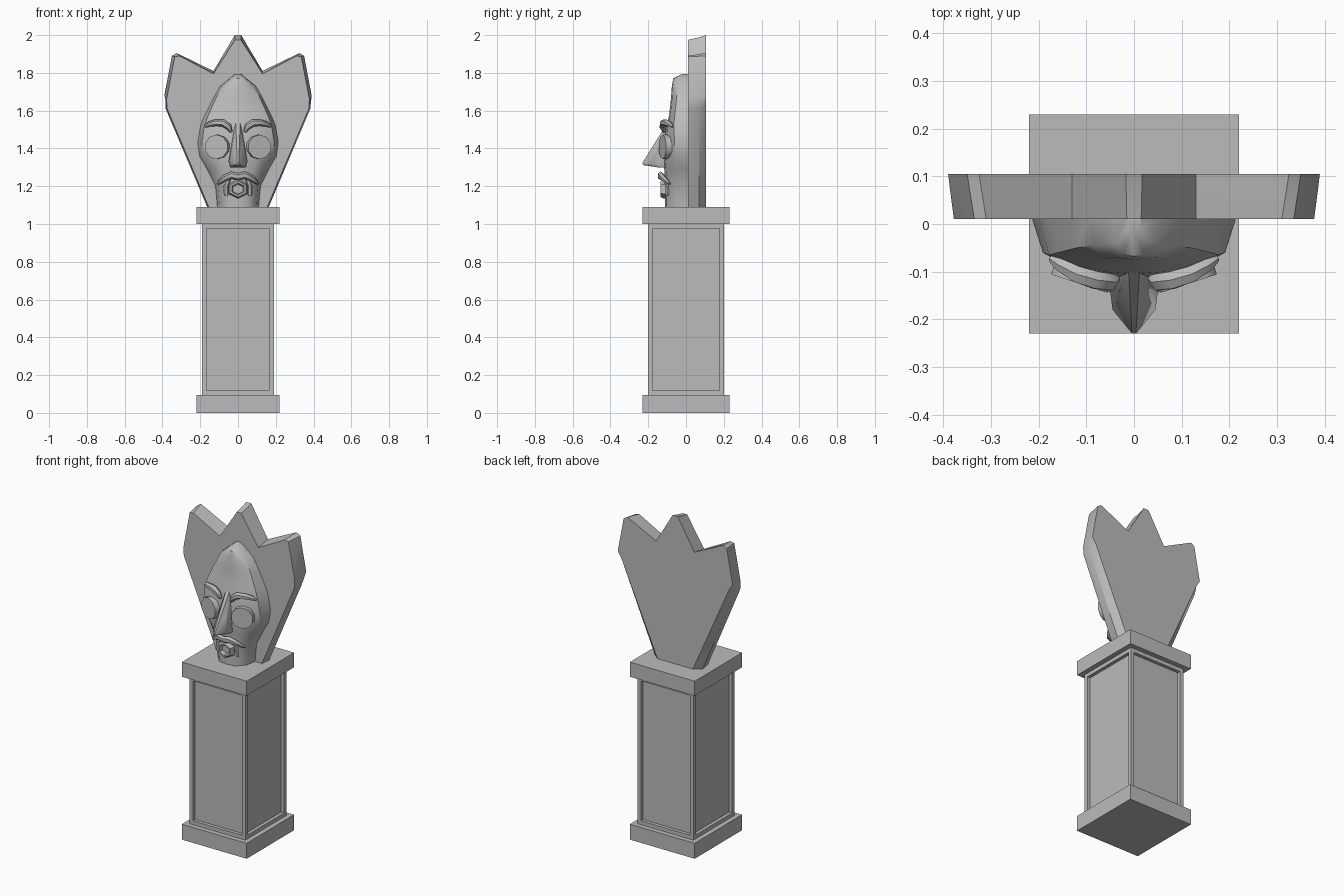
import bpy, bmesh, math
from mathutils import Vector, Matrix

if "Cube" in bpy.data.objects:
    bpy.data.objects.remove(bpy.data.objects["Cube"], do_unlink=True)

stone = bpy.data.materials.new("grey_stone")
stone.use_nodes = True
GREY = (0.5, 0.5, 0.5, 1)
stone.diffuse_color = GREY
stone.node_tree.nodes["Principled BSDF"].inputs["Base Color"].default_value = GREY


def finish(name, bm, smooth=None):
    bmesh.ops.recalc_face_normals(bm, faces=bm.faces)
    mesh = bpy.data.meshes.new(name)
    bm.to_mesh(mesh)
    bm.free()
    mesh.materials.append(stone)
    ob = bpy.data.objects.new(name, mesh)
    bpy.context.collection.objects.link(ob)
    if smooth:
        bpy.ops.object.select_all(action='DESELECT')
        ob.select_set(True)
        bpy.context.view_layer.objects.active = ob
        bpy.ops.object.shade_smooth_by_angle(angle=math.radians(smooth))
    return ob


def box(name, hx, hy, z0, z1, panel=0):
    bm = bmesh.new()
    size = Matrix.Diagonal((2 * hx, 2 * hy, z1 - z0, 1))
    bmesh.ops.create_cube(bm, matrix=Matrix.Translation((0, 0, (z0 + z1) / 2)) @ size)
    if panel:  # sunken panel on each upright side
        sides = [f for f in bm.faces if abs(f.normal.z) < 0.5]
        bmesh.ops.inset_individual(bm, faces=sides, thickness=panel)
        rims = bmesh.ops.inset_individual(bm, faces=sides, thickness=0.0005, depth=-0.02)
    return finish(name, bm)


def loft(name, rings, smooth, closed=True):
    """Skin a list of equal-length point rings and cap both ends."""
    bm = bmesh.new()
    loops = [[bm.verts.new(p) for p in ring] for ring in rings]
    n = len(loops[0])
    for a, b in zip(loops, loops[1:]):
        for i in range(n):
            j = (i + 1) % n
            bm.faces.new((a[i], a[j], b[j], b[i]))
    bm.faces.new(loops[0])
    bm.faces.new(loops[-1])
    return finish(name, bm, smooth)


def tube(name, path, sides=6, side=1, squash=0.8):
    """Tapered tube through (x, y, z, radius) points."""
    pts = [Vector((p[0] * side, p[1], p[2])) for p in path]
    rings = []
    for i, p in enumerate(pts):
        t = (pts[min(i + 1, len(pts) - 1)] - pts[max(i - 1, 0)]).normalized()
        u = t.cross(Vector((0, 1, 0))).normalized()
        v = t.cross(u)
        r = path[i][3]
        rings.append([p + r * (u * math.cos(a) + v * squash * math.sin(a))
                      for a in (math.tau * k / sides for k in range(sides))])
    return loft(name, rings, 50)


# Pedestal
box("pedestal_base", 0.22, 0.23, 0, 0.095)
box("pedestal_shaft", 0.19, 0.20, 0.095, 1.0, 0.033)
box("pedestal_cap", 0.22, 0.23, 1.0, 1.09)

# Three-pointed hair: half outline as front x, z and back x, z
half = [(0.155, 1.09, 0.12, 1.09), (0.375, 1.61, 0.365, 1.64), (0.378, 1.66, 0.39, 1.68),
        (0.335, 1.885, 0.35, 1.89), (0.31, 1.89, 0.325, 1.905),
        (0.13, 1.795, 0.13, 1.81), (0.015, 1.975, 0.017, 1.995)]
full = half + [(-a, b, -c, d) for a, b, c, d in reversed(half)]
front = [(a, 0.01, b) for a, b, c, d in full]
middle = []
for a, b, c, d in full:
    s = math.copysign(1, a)
    low = b < 1.65
    middle.append((a + s * 0.008 if low else a + (c - a) * 0.65, 0.07,
                   b if low else b + (d - b) * 0.65))
back = [(c, 0.105, 2.0 if d > 1.99 else d) for a, b, c, d in full]
loft("hair", [front, middle, back], 40)

# Face: height, half width, cheek depth, front depth
levels = [(1.09, 0.11, 0.055, 0.11), (1.20, 0.12, 0.06, 0.11), (1.29, 0.165, 0.06, 0.115),
          (1.36, 0.205, 0.06, 0.12), (1.43, 0.215, 0.06, 0.115), (1.52, 0.20, 0.065, 0.105),
          (1.57, 0.18, 0.06, 0.09), (1.66, 0.135, 0.05, 0.08), (1.73, 0.095, 0.045, 0.075),
          (1.77, 0.045, 0.04, 0.068), (1.795, 0.015, 0.01, 0.02)]
rings = []
for z, w, c, d in levels:
    right = [(w, 0.015), (w * 0.89, -c), (w * 0.5, -d * 0.93)]
    row = right + [(0, -d)] + [(-x, y) for x, y in reversed(right)]
    rings.append([(x, y, z) for x, y in row])
loft("face", rings, 40)

# Nose: hull of a bridge, wings and a pointed tip
bm = bmesh.new()
for x, y, z in [(0.012, -0.09, 1.55), (0.025, -0.15, 1.42), (0.032, -0.10, 1.42),
                (0.05, -0.14, 1.33), (0.045, -0.18, 1.32), (0.04, -0.11, 1.30),
                (0.035, -0.15, 1.30), (0.004, -0.23, 1.325), (0.004, -0.228, 1.312)]:
    for s in (1, -1):
        bm.verts.new((s * x, y, z))
bmesh.ops.convex_hull(bm, input=bm.verts)
finish("nose", bm, 35)

for side, label in ((1, "left"), (-1, "right")):
    # Round eye disc, turned outward
    bm = bmesh.new()
    axis = Vector((0.31 * side, -0.95, 0)).normalized()
    place = Matrix.Translation(Vector((0.115 * side, -0.125, 1.408)) - axis * 0.02)
    bmesh.ops.create_cone(bm, cap_ends=True, segments=10, radius1=0.065, radius2=0.065,
                          depth=0.04,
                          matrix=place @ axis.to_track_quat('Z', 'Y').to_matrix().to_4x4())
    finish(label + "_eye", bm, 40)
    # Eyebrow
    tube(label + "_eyebrow", [(0.036, -0.115, 1.488, 0.008), (0.05, -0.122, 1.515, 0.018),
                              (0.08, -0.118, 1.535, 0.019), (0.12, -0.105, 1.536, 0.018),
                              (0.155, -0.085, 1.528, 0.014), (0.175, -0.072, 1.515, 0.006)],
         side=side, squash=1.1)
    # Moustache half and the beard strand beside the mouth
    tube(label + "_moustache", [(0, -0.135, 1.25, 0.018), (0.035, -0.135, 1.258, 0.02),
                                (0.07, -0.12, 1.243, 0.018), (0.095, -0.098, 1.223, 0.012),
                                (0.108, -0.085, 1.212, 0.005)], side=side)
    tube(label + "_beard_strand", [(0.05, -0.105, 1.24, 0.014), (0.063, -0.102, 1.20, 0.014),
                                   (0.063, -0.098, 1.15, 0.012)], side=side)

# Open mouth: hexagonal lips with a recessed centre
def hexagon(r, y):
    return [(r * 1.15 * math.sin(math.tau * k / 6), y, 1.185 + r * math.cos(math.tau * k / 6))
            for k in range(6)]

loft("mouth", [hexagon(0.05, -0.09), hexagon(0.05, -0.12), hexagon(0.042, -0.135),
               hexagon(0.032, -0.135), hexagon(0.026, -0.115)], 30)
